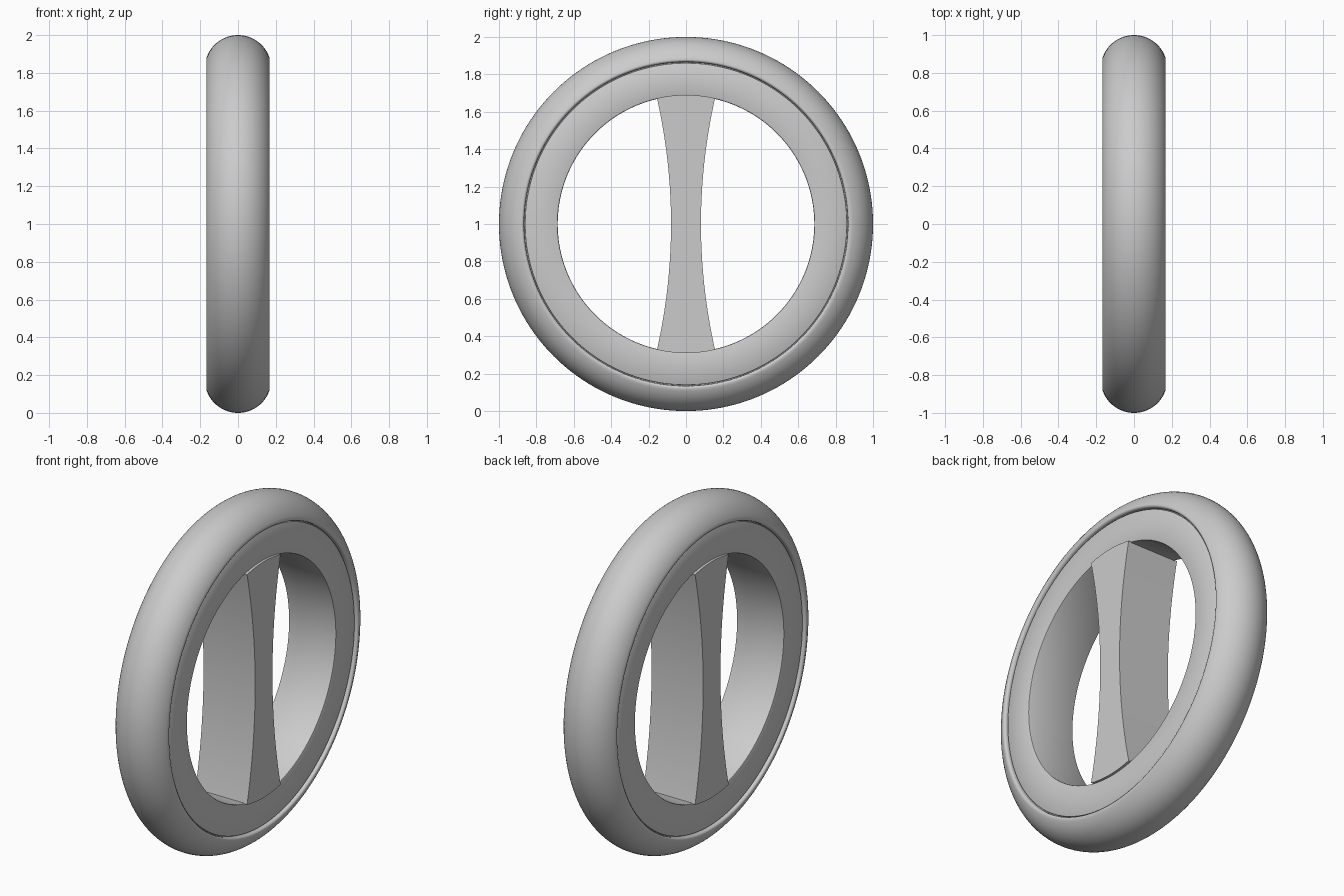
import bpy, bmesh, math
from mathutils import Vector

cube = bpy.data.objects.get("Cube")
if cube:
    bpy.data.objects.remove(cube, do_unlink=True)

grey = bpy.data.materials.new("plain grey")
grey.use_nodes = True
colour = (0.6, 0.6, 0.6, 1)
grey.diffuse_color = colour
grey.node_tree.nodes["Principled BSDF"].inputs["Base Color"].default_value = colour

CENTRE = Vector((0, 0, 1))
HALF_WIDTH = 0.167


def finish(bm, name):
    bmesh.ops.recalc_face_normals(bm, faces=bm.faces)
    mesh = bpy.data.meshes.new(name)
    bm.to_mesh(mesh)
    bm.free()
    mesh.materials.append(grey)
    obj = bpy.data.objects.new(name, mesh)
    obj.location = CENTRE
    bpy.context.collection.objects.link(obj)
    bpy.ops.object.select_all(action='DESELECT')
    obj.select_set(True)
    bpy.context.view_layer.objects.active = obj
    bpy.ops.object.shade_smooth_by_angle(angle=math.radians(35))
    return obj


def ring(name, half, steps=160):
    """Mirror a half section of (x, radius) points and spin it about the axle."""
    section = half + [(-x, r) for x, r in reversed(half) if x > 1e-6]
    bm = bmesh.new()
    verts = [bm.verts.new((x, 0, r)) for x, r in section]
    edges = [bm.edges.new((v, verts[i - 1])) for i, v in enumerate(verts)]
    bmesh.ops.spin(bm, geom=verts + edges, cent=(0, 0, 0), axis=(1, 0, 0),
                   angle=math.tau, steps=steps, use_merge=True)
    bmesh.ops.remove_doubles(bm, verts=bm.verts, dist=1e-5)
    return finish(bm, name)


# Tyre: round tread, rolled lip and a narrow groove beside the rim
arc_radius = 0.176
sweep = math.asin(HALF_WIDTH / arc_radius)
tread = [(arc_radius * math.sin(sweep * i / 16),
          1 - arc_radius + arc_radius * math.cos(sweep * i / 16)) for i in range(17)]
lip = [(0.166, 0.874), (0.161, 0.868), (0.154, 0.866), (0.14, 0.865), (0.135, 0.8)]
ring("tyre", tread + lip)

# Rim: flat band with softened edges
ring("rim", [(0.145, 0.861), (0.151, 0.860), (0.153, 0.857),
             (0.153, 0.693), (0.151, 0.688), (0.146, 0.686)])

# Crossbar: waisted upright with ends curved to the rim bore
reach, waist, flare = 0.69, 0.08, 0.075
end_half = waist + flare
end_z = math.sqrt(reach ** 2 - end_half ** 2)
side = [(waist + flare * t * t, end_z * t) for t in (i / 16 - 1 for i in range(33))]
end_angle = math.asin(end_half / reach)
cap = [(reach * math.sin(a), reach * math.cos(a))
       for a in (end_angle * (1 - i / 6) for i in range(1, 12))]
outline = side + cap
outline += [(-y, -z) for y, z in outline]
bm = bmesh.new()
face = bm.faces.new([bm.verts.new((-HALF_WIDTH, y, z)) for y, z in outline])
grown = bmesh.ops.extrude_face_region(bm, geom=[face], use_keep_orig=True)
bmesh.ops.translate(bm, vec=(2 * HALF_WIDTH, 0, 0),
                    verts=[g for g in grown["geom"] if isinstance(g, bmesh.types.BMVert)])
finish(bm, "crossbar")
